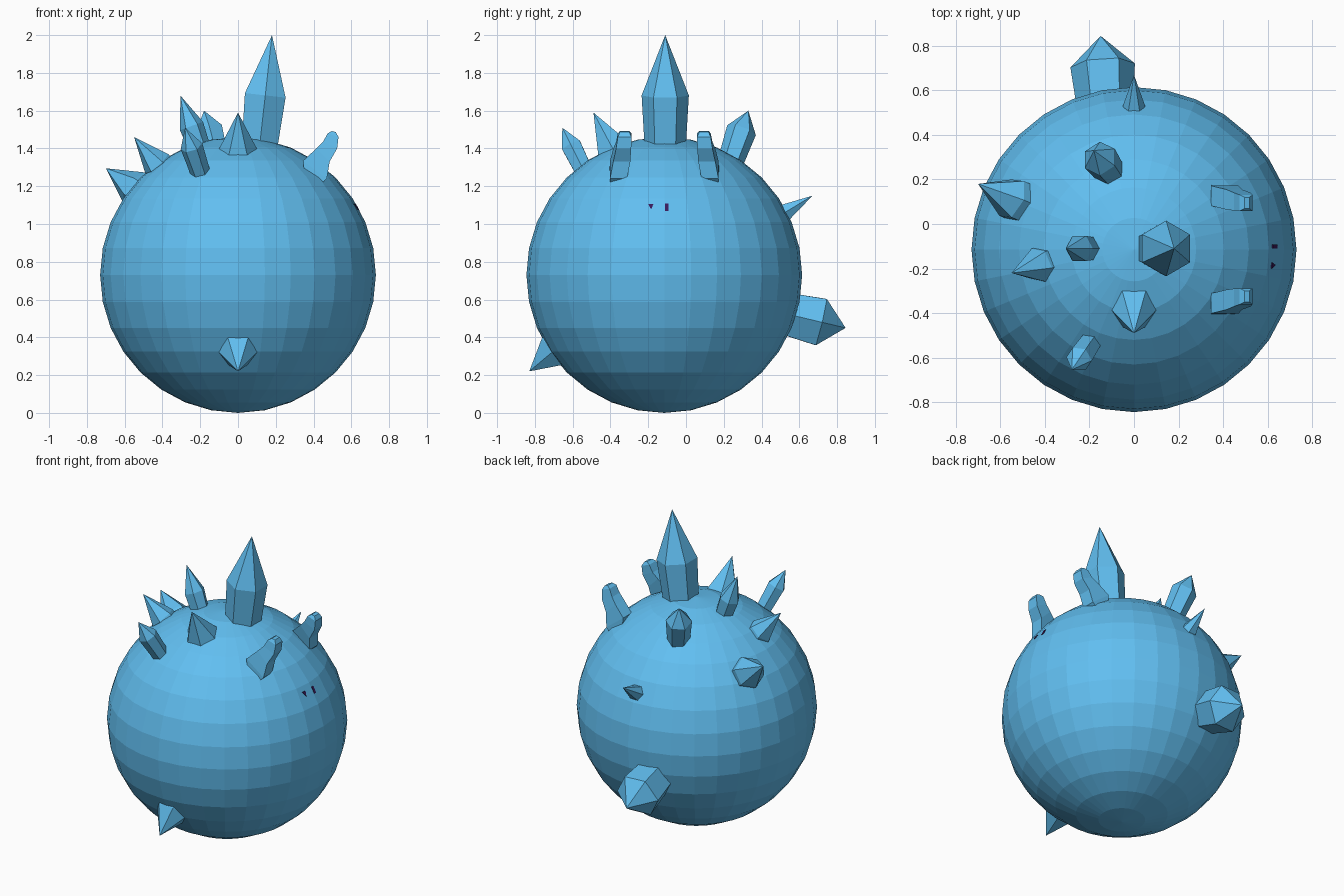
import bpy, bmesh, math
from mathutils import Vector

if "Cube" in bpy.data.objects:
    bpy.data.objects.remove(bpy.data.objects["Cube"])

CY, CZ, R = -0.115, 0.73, 0.73      # body centre and radius


def material(name, rgb):
    m = bpy.data.materials.new(name)
    m.diffuse_color = (*rgb, 1)
    m.use_nodes = True
    m.node_tree.nodes["Principled BSDF"].inputs["Base Color"].default_value = m.diffuse_color
    return m


BLUE = material("blue", (0.12, 0.52, 0.88))
DARK = material("dark_purple", (0.04, 0.01, 0.10))


def finish(bm, name, mat):
    bmesh.ops.recalc_face_normals(bm, faces=bm.faces)
    me = bpy.data.meshes.new(name)
    bm.to_mesh(me)
    bm.free()
    me.materials.append(mat)
    ob = bpy.data.objects.new(name, me)
    bpy.context.collection.objects.link(ob)
    return ob


def loft(name, rings, tip=None, mat=BLUE):
    """Skin a list of rings, closing with a point or a flat cap."""
    bm = bmesh.new()
    vs = [[bm.verts.new(p) for p in ring] for ring in rings]
    n = len(vs[0])
    for a, b in zip(vs, vs[1:]):
        for i in range(n):
            j = (i + 1) % n
            bm.faces.new((a[i], a[j], b[j], b[i]))
    bm.faces.new(vs[0])
    if tip is None:
        bm.faces.new(vs[-1])
    else:
        t = bm.verts.new(tip)
        for i in range(n):
            bm.faces.new((vs[-1][i], vs[-1][(i + 1) % n], t))
    return finish(bm, name, mat)


def spike(name, base, tip, radius, shoulder=0.0, roll=0, sink=0.06):
    """Six-sided crystal; shoulder = fraction of length where the point starts."""
    base, tip = Vector(base), Vector(tip)
    d = (tip - base).normalized()
    u = (Vector((1, 0, 0)) - d * d.x).normalized()
    v = d.cross(u)

    def ring(c, r):
        angs = [math.radians(roll + 60 * i) for i in range(6)]
        return [c + r * (u * math.cos(a) + v * math.sin(a)) for a in angs]

    low = radius * (0.85 if shoulder else 1.0)
    rings = [ring(base - d * sink, low), ring(base.lerp(tip, shoulder), radius)]
    loft(name, rings, tip)


# Round faceted body
bm = bmesh.new()
bmesh.ops.create_uvsphere(bm, u_segments=32, v_segments=16, radius=R)
bmesh.ops.translate(bm, verts=bm.verts, vec=(0, CY, CZ))
finish(bm, "body", BLUE)

# Crystals with a straight shaft and a point
spike("main_crystal", (0.115, -0.11, 1.42), (0.18, -0.11, 2.0), 0.125, 0.45, 30)
spike("top_left_crystal", (-0.21, -0.11, 1.42), (-0.305, -0.11, 1.68), 0.065, 0.38, 0)
spike("top_back_crystal", (-0.12, 0.25, 1.37), (-0.18, 0.33, 1.60), 0.08, 0.55, 30)
spike("front_left_crystal", (-0.205, -0.545, 1.29), (-0.28, -0.655, 1.51), 0.06, 0.55, 0)
spike("rear_low_crystal", (-0.13, 0.55, 0.52), (-0.15, 0.845, 0.45), 0.145, 0.55, 0, 0.08)

# Plain pointed thorns
spike("forehead_thorn", (0, -0.38, 1.385), (0, -0.49, 1.59), 0.107)
spike("left_thorn", (-0.43, -0.185, 1.32), (-0.55, -0.22, 1.46), 0.08)
spike("far_left_thorn", (-0.55, 0.115, 1.19), (-0.70, 0.18, 1.295), 0.10, 0, 30)
spike("back_thorn", (0, 0.53, 1.065), (0, 0.67, 1.15), 0.05)
spike("low_front_thorn", (0, -0.705, 0.325), (0, -0.83, 0.22), 0.105)

# Pair of hooked stalks leaning towards the middle: (x, z) pairs, y offset, half width
sections = [((0.35, 1.28), (0.43, 1.20), 0.245, 0.045),
            ((0.345, 1.335), (0.47, 1.24), 0.242, 0.045),
            ((0.415, 1.40), (0.485, 1.33), 0.225, 0.045),
            ((0.45, 1.435), (0.525, 1.40), 0.215, 0.040),
            ((0.475, 1.48), (0.532, 1.46), 0.210, 0.036),
            ((0.497, 1.492), (0.518, 1.486), 0.210, 0.025)]
for side, name in ((-1, "front_stalk"), (1, "back_stalk")):
    rings = []
    for (x0, z0), (x1, z1), off, w in sections:
        a, b = -0.115 + side * (off - w), -0.115 + side * (off + w)
        rings.append([(x0, a, z0), (x1, a, z1), (x1, b, z1), (x0, b, z0)])
    loft(name, rings)

# Two tiny dark marks on the right flank
loft("dark_slit", [[(x + s, y, z) for s, y, z in
                    ((0.01, -0.11, 1.07), (0.01, -0.092, 1.07),
                     (-0.01, -0.092, 1.108), (-0.01, -0.11, 1.108))]
                   for x in (0.612, 0.634)], mat=DARK)
loft("dark_wedge", [[(x + s, y, z) for s, y, z in
                     ((0.008, -0.185, 1.078), (-0.008, -0.172, 1.105),
                      (-0.008, -0.2, 1.105))]
                    for x in (0.610, 0.629)], mat=DARK)
